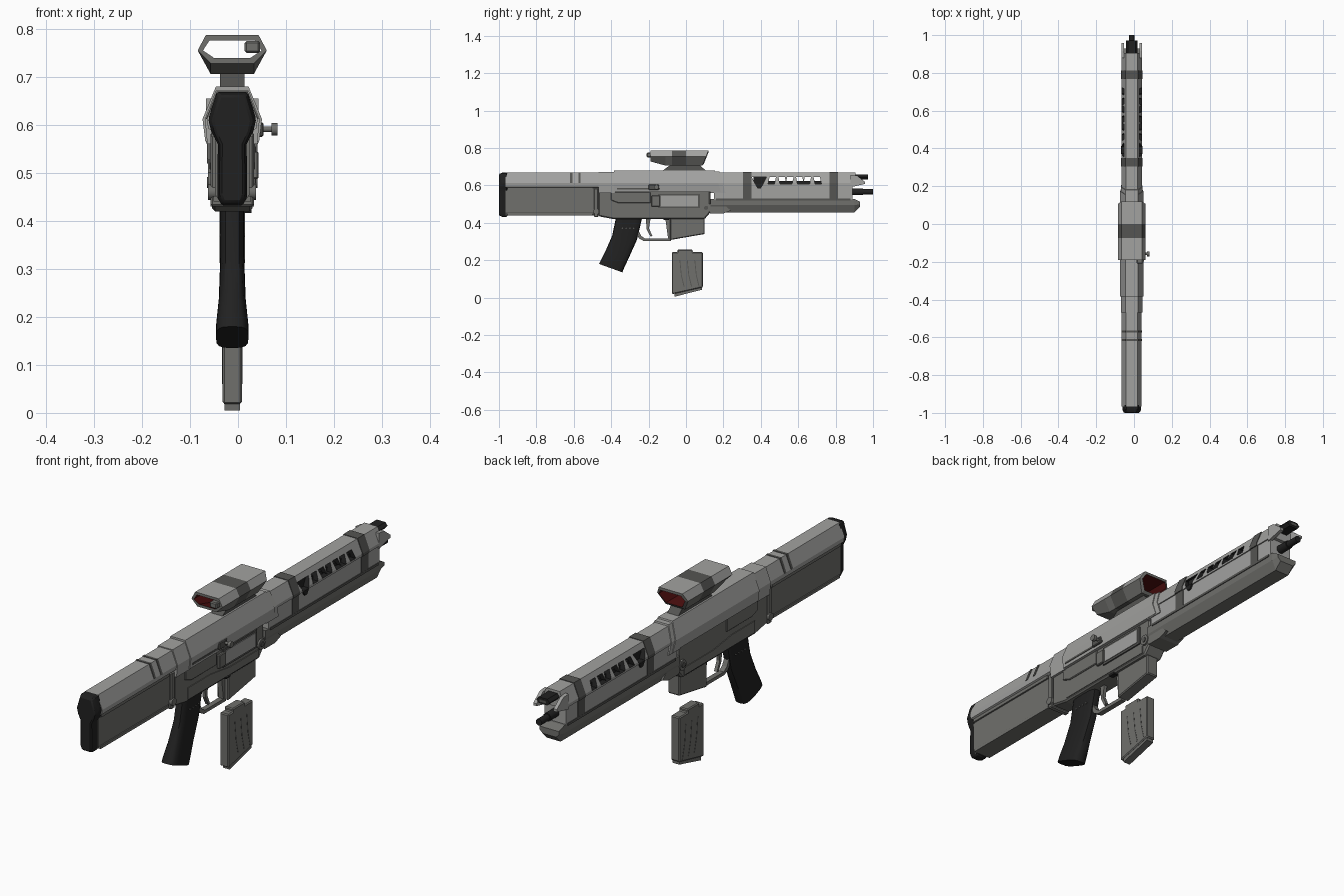
import bpy, bmesh, math
from mathutils import Matrix, Vector

if "Cube" in bpy.data.objects:
    bpy.data.objects.remove(bpy.data.objects["Cube"])

CX = -0.012  # centre line of the body


def material(name, r, g, b):
    m = bpy.data.materials.new(name)
    m.use_nodes = True
    m.diffuse_color = (r, g, b, 1)
    m.node_tree.nodes["Principled BSDF"].inputs["Base Color"].default_value = (r, g, b, 1)
    return m


LIGHT = material("light grey", 0.36, 0.36, 0.35)
MID = material("mid grey", 0.16, 0.16, 0.15)
DARK = material("dark grey", 0.09, 0.09, 0.085)
BLACK = material("black", 0.015, 0.015, 0.015)
RED = material("dark red", 0.08, 0.005, 0.005)


def finish(name, bm, mat, bevel=0, smooth=False):
    bmesh.ops.recalc_face_normals(bm, faces=bm.faces)
    me = bpy.data.meshes.new(name)
    bm.to_mesh(me)
    bm.free()
    ob = bpy.data.objects.new(name, me)
    bpy.context.collection.objects.link(ob)
    me.materials.append(mat)
    if bevel:
        mod = ob.modifiers.new("edge", "BEVEL")
        mod.width, mod.segments, mod.limit_method = bevel, 1, "ANGLE"
    if smooth:
        bpy.ops.object.select_all(action="DESELECT")
        ob.select_set(True)
        bpy.context.view_layer.objects.active = ob
        bpy.ops.object.shade_smooth_by_angle(angle=math.radians(40))
    return ob


def loft(name, rings, mat, closed=False, **kw):
    """Skin rings of points; closed joins the last ring to the first."""
    bm = bmesh.new()
    vs = [[bm.verts.new(p) for p in r] for r in rings]
    n = len(vs[0])
    for a, b in zip(vs, vs[1:] + (vs[:1] if closed else [])):
        for i in range(n):
            bm.faces.new((a[i], a[(i + 1) % n], b[(i + 1) % n], b[i]))
    if not closed:
        bm.faces.new(vs[0])
        bm.faces.new(vs[-1])
    return finish(name, bm, mat, **kw)


def ring(y, half, slant=0):
    """Mirrored cross-section from (half width, z) pairs, top to bottom."""
    top = half[0][1]
    pts = [(w, z) for w, z in half] + [(-w, z) for w, z in reversed(half)]
    return [(CX + w, y + slant * (top - z), z) for w, z in pts]


def hull(name, half, y0, y1, mat, s0=0, s1=0, **kw):
    return loft(name, [ring(y0, half, s0), ring(y1, half, s1)], mat, **kw)


def prism(name, pts, x0, x1, mat, **kw):
    """Side profile of (y, z) points pushed across x."""
    return loft(name, [[(x, y, z) for y, z in pts] for x in (x0, x1)], mat, **kw)


def plate(name, y0, y1, z0, z1, x0, x1, mat, **kw):
    return prism(name, [(y0, z0), (y1, z0), (y1, z1), (y0, z1)], x0, x1, mat, **kw)


def slab(name, pts, hw, mat, **kw):
    return prism(name, pts, CX - hw, CX + hw, mat, **kw)


def rod(name, centre, axis, r, length, mat, sides=12):
    bm = bmesh.new()
    rot = Vector((0, 0, 1)).rotation_difference(Vector(axis)).to_matrix().to_4x4()
    bmesh.ops.create_cone(bm, cap_ends=True, segments=sides, radius1=r, radius2=r,
                          depth=length, matrix=Matrix.Translation(centre) @ rot)
    return finish(name, bm, mat, smooth=True)


def grow(half, d):
    return [(w + d, z + (d if i == 0 else 0)) for i, (w, z) in enumerate(half)]


# Stock
stock_top = [(0.03, 0.668), (0.053, 0.612), (0.05, 0.592), (0.036, 0.585)]
hull("stock_upper", stock_top, -0.965, -0.45, LIGHT)
hull("stock_lower", [(0.036, 0.59), (0.036, 0.455), (0.026, 0.44)], -0.965, -0.46, MID)
for z0, z1, hw in ((0.575, 0.592, 0.043), (0.44, 0.452, 0.039)):
    slab("stock_rail", [(-0.955, z0), (-0.5, z0), (-0.5, z1), (-0.955, z1)], hw, MID)
for y in (-0.62, -0.575):
    hull("stock_band", grow(stock_top[:2], 0.002), y, y + 0.012, DARK)
slab("stock_hinge", [(-0.492, 0.43), (-0.468, 0.43), (-0.468, 0.585), (-0.492, 0.585)], 0.045, MID, bevel=0.004)
rod("hinge_pin", (CX, -0.48, 0.46), (1, 0, 0), 0.016, 0.1, MID)
pad = [(0.032, 0.668), (0.05, 0.612), (0.044, 0.587), (0.03, 0.56), (0.031, 0.45), (0.022, 0.432)]
loft("butt_pad", [ring(-0.955, pad), ring(-0.982, pad),
                  ring(-1.0, [(w * 0.82, 0.55 + (z - 0.55) * 0.94) for w, z in pad])],
     BLACK, bevel=0.004, smooth=True)

# Receiver
body = [(0.034, 0.68), (0.062, 0.612), (0.056, 0.565)]
hull("receiver_upper", body, -0.385, 0.155, LIGHT, s1=0.27)
hull("receiver_rear", [(0.034, 0.672), (0.057, 0.612), (0.052, 0.56)], -0.468, -0.38, LIGHT)
hull("receiver_front_collar", [(0.033, 0.674), (0.058, 0.612), (0.054, 0.56)], 0.13, 0.18, LIGHT, s1=0.27)
slab("receiver_lower", [(-0.468, 0.575), (0.13, 0.575), (0.13, 0.455), (0.1, 0.42),
                        (-0.39, 0.42), (-0.468, 0.435)], 0.042, MID, bevel=0.006)
slab("receiver_side_step", [(-0.4, 0.565), (-0.19, 0.565), (-0.19, 0.505), (-0.36, 0.505), (-0.4, 0.52)], 0.047, MID, bevel=0.003)
slab("receiver_side_panel", [(-0.38, 0.48), (-0.23, 0.48), (-0.1, 0.462), (0.09, 0.462), (0.09, 0.43), (-0.38, 0.43)], 0.045, MID)
slab("magazine_well", [(-0.085, 0.43), (0.1, 0.43), (0.1, 0.34), (-0.085, 0.308)], 0.027, MID, bevel=0.004)
rod("pivot_pin", (CX, 0.107, 0.48), (1, 0, 0), 0.022, 0.1, MID)
rod("pivot_pin_core", (CX, 0.107, 0.48), (1, 0, 0), 0.011, 0.106, DARK)

# Ejection port, charging handle and controls on the left side
side = CX + 0.042
plate("port_frame", -0.15, 0.075, 0.478, 0.555, side, side + 0.006, DARK)
plate("port_cover", -0.135, 0.065, 0.487, 0.545, side, side + 0.009, LIGHT)
plate("port_block", -0.185, -0.14, 0.487, 0.545, side, side + 0.013, MID, bevel=0.003)
plate("handle_slot", -0.37, -0.14, 0.577, 0.585, side, side + 0.018, DARK)
plate("handle_base", -0.2, -0.145, 0.575, 0.605, side, side + 0.023, DARK, bevel=0.003)
rod("charging_handle", (0.06, -0.158, 0.591), (1, 0, 0), 0.006, 0.03, MID)
rod("charging_knob", (0.076, -0.158, 0.591), (1, 0, 0), 0.013, 0.013, MID)
plate("magazine_release", -0.12, -0.09, 0.416, 0.427, CX + 0.02, 0.028, BLACK)

# Grip, trigger and guard
grip = []
for by, bz, fy, fz, hw in ((-0.375, 0.425, -0.235, 0.425, 0.025), (-0.395, 0.33, -0.262, 0.31, 0.025),
                           (-0.43, 0.25, -0.3, 0.225, 0.028), (-0.455, 0.2, -0.33, 0.16, 0.034),
                           (-0.465, 0.18, -0.34, 0.135, 0.034)):
    row = []
    for i in range(16):
        a = 2 * math.pi * i / 16
        c, s = (math.copysign(abs(f) ** 0.6, f) for f in (math.cos(a), math.sin(a)))
        t = 0.5 + 0.5 * c
        row.append((CX + hw * s, by + (fy - by) * t, bz + (fz - bz) * t))
    grip.append(row)
loft("grip", grip, BLACK, smooth=True)
for side_sign in (-1, 1):
    for i in range(4):
        rod("grip_stud", (CX + side_sign * 0.024, -0.34 + 0.02 * i, 0.37), (1, 0, 0), 0.004, 0.006, DARK, 6)
slab("trigger_guard", [(-0.275, 0.36), (-0.25, 0.315), (-0.225, 0.302), (-0.08, 0.302), (-0.08, 0.316),
                       (-0.22, 0.316), (-0.24, 0.33), (-0.26, 0.37)], 0.011, MID)
slab("guard_front", [(-0.11, 0.42), (-0.08, 0.42), (-0.08, 0.31), (-0.095, 0.31)], 0.011, MID)
slab("trigger", [(-0.215, 0.42), (-0.19, 0.42), (-0.198, 0.37), (-0.18, 0.33),
                 (-0.19, 0.326), (-0.21, 0.365)], 0.007, MID)

# Detached magazine
slab("magazine", [(-0.075, 0.243), (-0.045, 0.243), (-0.045, 0.257), (0.035, 0.257), (0.035, 0.243),
                  (0.09, 0.243), (0.09, 0.055), (-0.075, 0.018)], 0.0205, MID, bevel=0.004)
slab("magazine_floor", [(-0.062, 0.03), (0.085, 0.06), (0.085, 0.042), (-0.06, 0.005)], 0.016, MID)
for i in range(3):
    y = -0.035 + 0.04 * i
    slab("magazine_groove", [(y, 0.2), (y + 0.004, 0.2), (y + 0.012, 0.12), (y + 0.027, 0.06),
                             (y + 0.022, 0.06), (y + 0.008, 0.12)], 0.0212, DARK)

# Fore-end
fore = [(0.031, 0.668), (0.055, 0.612), (0.055, 0.6)]
fore_side = [(0.05, 0.602), (0.05, 0.525)]
upper = hull("fore_end_upper", fore, 0.15, 0.905, LIGHT)
hull("fore_end_side", fore_side, 0.15, 0.89, LIGHT)
low = [(0.05, 0.528), (0.05, 0.495), (0.032, 0.455)]
loft("fore_end_lower", [ring(0.13, low), ring(0.9, low), ring(0.93, [(0.045, 0.512), (0.045, 0.498), (0.032, 0.485)])], MID)
slab("lower_ledge", [(0.16, 0.52), (0.88, 0.52), (0.88, 0.53), (0.16, 0.53)], 0.053, DARK)
slab("lower_shoe", [(0.1, 0.5), (0.2, 0.5), (0.24, 0.465), (0.2, 0.45), (0.13, 0.45)], 0.046, MID)
for y in (0.305, 0.768):
    hull("fore_end_band", grow(fore, 0.0025), y, y + 0.045, DARK)
    hull("fore_end_band_side", grow(fore_side, 0.0025), y, y + 0.045, DARK)
for s in (-1, 1):
    prism("muzzle_prong", [(0.88, 0.655), (0.915, 0.652), (0.958, 0.618), (0.958, 0.608), (0.88, 0.59)],
          CX + s * 0.04, CX + s * 0.055, LIGHT)

# Vents cut through the fore-end, with a dark core behind them
vents = [[(0.352, 0.645), (0.43, 0.645), (0.41, 0.604), (0.372, 0.604)]]
for i in range(6):
    y, k = 0.447 + 0.047 * i, 0.008 if i % 2 else -0.008
    vents.append([(y, 0.645), (y + 0.034, 0.645), (y + 0.034 + k, 0.608), (y + k, 0.608)])
for pts in vents:
    cutter = slab("vent_cutter", pts, 0.1, BLACK)
    mod = upper.modifiers.new("vent", "BOOLEAN")
    mod.operation, mod.solver, mod.object = "DIFFERENCE", "EXACT", cutter
    mod.material_mode = "TRANSFER"
    cutter.hide_render = True
    cutter.hide_set(True)
dg = bpy.context.evaluated_depsgraph_get()
cut = bpy.data.meshes.new_from_object(upper.evaluated_get(dg), preserve_all_data_layers=True, depsgraph=dg)
upper.modifiers.clear()
upper.data = cut
for ob in [o for o in bpy.data.objects if o.name.startswith("vent_cutter")]:
    bpy.data.objects.remove(ob)
slab("vent_core", [(0.36, 0.6), (0.74, 0.6), (0.74, 0.624), (0.43, 0.624), (0.43, 0.646), (0.36, 0.646)], 0.03, BLACK)
for s in (-1, 1):
    prism("vent_point", [(0.37, 0.603), (0.412, 0.603), (0.398, 0.582), (0.384, 0.582)],
          CX + s * 0.05, CX + s * 0.0565, BLACK)

# Muzzles
hull("upper_muzzle", [(0.02, 0.658), (0.031, 0.645), (0.02, 0.632)], 0.85, 0.972, BLACK)
plate("upper_bore", 0.965, 0.974, 0.64, 0.65, CX - 0.015, CX + 0.015, DARK)
rod("lower_muzzle", (CX, 0.93, 0.566), (0, 1, 0), 0.014, 0.14, BLACK)
rod("lower_muzzle_collar", (CX, 0.915, 0.566), (0, 1, 0), 0.018, 0.06, BLACK)

# Sight: hollow hexagonal housing with a dark red lining
slab("sight_mount", [(-0.13, 0.675), (0.11, 0.675), (0.07, 0.712), (-0.08, 0.712)], 0.026, DARK)


def sight_ring(y, bottom, inset, slant):
    return ring(y, [(0.055 - inset * 0.7, 0.787 - inset), (0.072 - inset, 0.755),
                    (0.045 - inset * 0.7, bottom + inset)], slant)


stations = [(-0.19, 0.728, 0), (-0.11, 0.706, 0), (-0.075, 0.706, 0), (0.0, 0.706, 0), (0.12, 0.706, -0.4)]
outer = [sight_ring(y, b, 0, s) for y, b, s in stations]
inner = [sight_ring(y, b, 0.011, s) for y, b, s in reversed(stations)]
sight = loft("sight_housing", outer + inner, LIGHT, closed=True)
for m in (MID, DARK, RED):
    sight.data.materials.append(m)
for f in sight.data.polygons:
    c, n = f.center, f.normal
    inward = n.x * (c.x - CX) + n.z * (c.z - 0.75) < 0
    if abs(n.y) > 0.8:
        f.material_index = 1
    elif inward:
        f.material_index = 3
    elif -0.075 < c.y < 0:
        f.material_index = 2
    elif n.z < -0.2:
        f.material_index = 1
plate("sight_emitter", -0.21, -0.16, 0.75, 0.775, 0.014, 0.046, MID, bevel=0.004)
